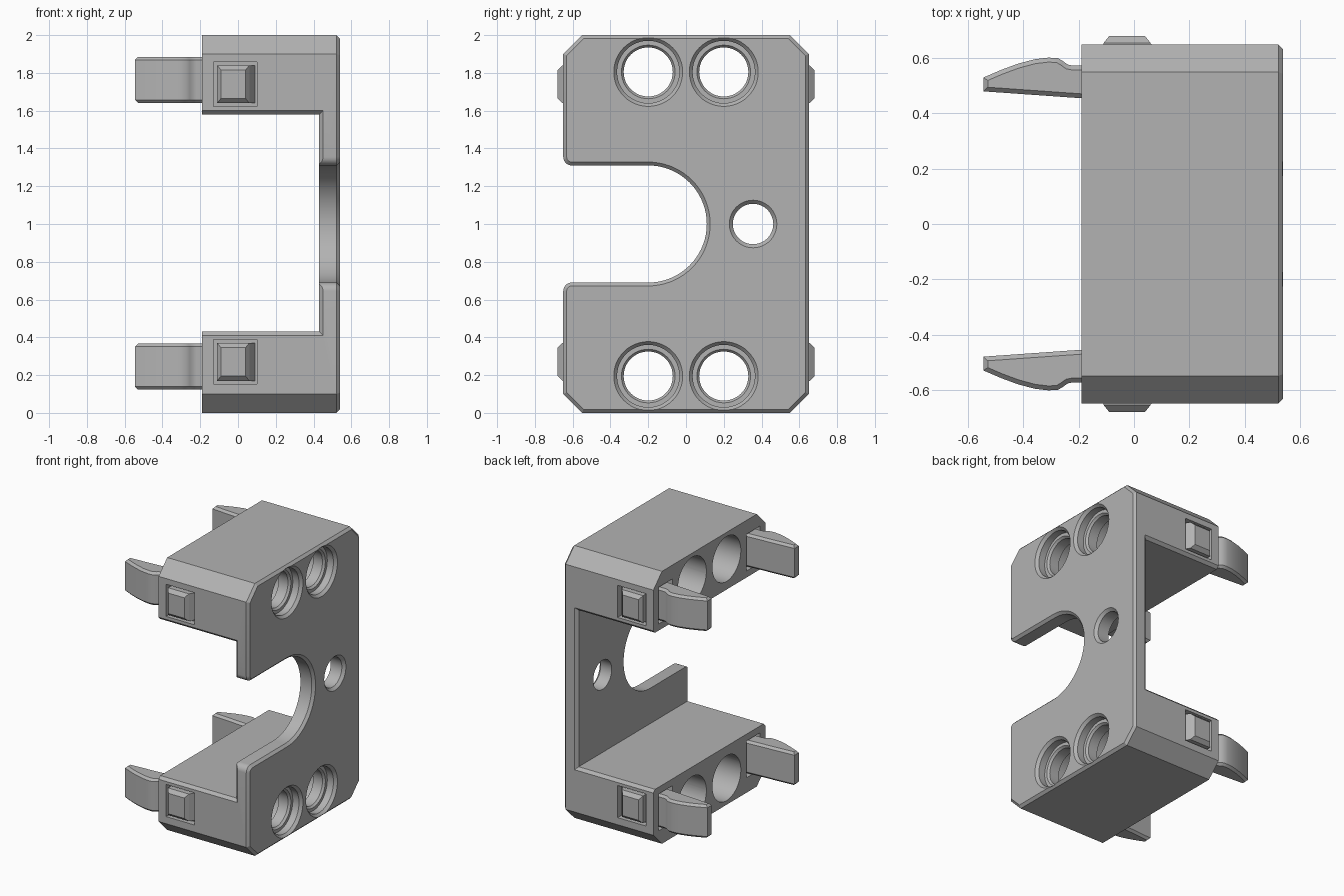
import bpy
import bmesh
from math import cos, sin, pi, radians

cube = bpy.data.objects.get("Cube")
if cube:
    bpy.data.objects.remove(cube)

grey = bpy.data.materials.new("plain grey")
grey.use_nodes = True
colour = (0.45, 0.45, 0.45, 1)
grey.diffuse_color = colour
grey.node_tree.nodes["Principled BSDF"].inputs["Base Color"].default_value = colour


def loft(name, rings):
    """Solid through a list of equal-length rings of points, capped at both ends."""
    bm = bmesh.new()
    rows = [[bm.verts.new(p) for p in ring] for ring in rings]
    for a, b in zip(rows, rows[1:]):
        for i in range(len(a)):
            j = (i + 1) % len(a)
            bm.faces.new((a[i], a[j], b[j], b[i]))
    bm.faces.new(rows[0])
    bm.faces.new(rows[-1])
    bmesh.ops.recalc_face_normals(bm, faces=bm.faces)
    mesh = bpy.data.meshes.new(name)
    bm.to_mesh(mesh)
    bm.free()
    mesh.materials.append(grey)
    obj = bpy.data.objects.new(name, mesh)
    bpy.context.collection.objects.link(obj)
    return obj


def arc(cy, cz, r, start, end, n):
    steps = [radians(start + (end - start) * i / n) for i in range(n + 1)]
    return [(cy + r * cos(a), cz + r * sin(a)) for a in steps]


def bevel(obj, width, choose):
    bm = bmesh.new()
    bm.from_mesh(obj.data)
    bmesh.ops.bevel(bm, geom=[e for e in bm.edges if choose(e)], offset=width,
                    offset_type='OFFSET', segments=1, profile=0.5, affect='EDGES')
    bm.to_mesh(obj.data)
    bm.free()


def box(name, x, y, z):
    ring = [(x[0], y[0]), (x[1], y[0]), (x[1], y[1]), (x[0], y[1])]
    return loft(name, [[(a, b, h) for a, b in ring] for h in z])


def smooth(obj):
    bpy.ops.object.select_all(action='DESELECT')
    bpy.context.view_layer.objects.active = obj
    obj.select_set(True)
    bpy.ops.object.shade_smooth_by_angle(angle=radians(30))


def cut(obj, cutter):
    mod = obj.modifiers.new("cut", 'BOOLEAN')
    mod.operation = 'DIFFERENCE'
    mod.solver = 'EXACT'
    mod.object = cutter
    bpy.context.view_layer.objects.active = obj
    bpy.ops.object.modifier_apply(modifier=mod.name)
    bpy.data.objects.remove(cutter)


def round_cutter(y, z, profile):
    return loft("hole_cutter", [[(x, *p) for p in arc(y, z, r, 0, 352.5, 47)]
                                for x, r in profile])


# Bracket body: chamfered outline with a rounded front notch, rim bevelled on the outer face
W, C = 0.65, 0.1
BACK, FACE = -0.19, 0.54
outline = [(-W + C, 0), (W - C, 0), (W, C), (W, 2 - C), (W - C, 2), (-W + C, 2), (-W, 2 - C)]
outline += arc(-W + 0.045, 1.355, 0.045, 180, 270, 6)
outline += arc(-0.2, 1, 0.31, 90, -90, 36)
outline += arc(-W + 0.045, 0.645, 0.045, 90, 180, 6)
outline += [(-W, C)]
body = loft("bracket_body", [[(x, y, z) for y, z in outline] for x in (BACK, FACE)])
bevel(body, 0.018, lambda e: all(v.co.x > FACE - 0.001 for v in e.verts))

# Wide channel between the two blocks, flared at both ends
rings = []
for y, g in ((-0.7, 0.07), (-0.63, 0), (0.63, 0), (0.7, 0.07)):
    rings.append([(-0.5, y, 0.43 - g), (0.43 + g, y, 0.43 - g),
                  (0.43 + g, y, 1.58 + g), (-0.5, y, 1.58 + g)])
cut(body, loft("channel_cutter", rings))

# Four stepped bores and one small hole
bore = [(0.56, 0.2), (0.52, 0.165), (0.47, 0.165), (0.47, 0.142), (0.455, 0.13),
        (0.38, 0.13), (0.38, 0.165), (-0.3, 0.165)]
for z in (0.195, 1.805):
    for y in (-0.2, 0.2):
        cut(body, round_cutter(y, z, bore))
cut(body, round_cutter(0.355, 1, [(0.56, 0.145), (0.52, 0.107), (0.3, 0.107)]))

arm_shape = [(-0.1, 0.448), (-0.19, 0.455), (-0.545, 0.48), (-0.545, 0.53), (-0.48, 0.558),
             (-0.42, 0.58), (-0.36, 0.596), (-0.31, 0.602), (-0.275, 0.6), (-0.255, 0.588),
             (-0.24, 0.577), (-0.22, 0.573), (-0.1, 0.573)]

for level, z_tab, z_arm in (("lower", 0.27, 0.245), ("upper", 1.74, 1.763)):
    for side, s in (("right", -1), ("left", 1)):
        # Side window and end slot
        cut(body, box("window_cutter", (-0.13, 0.1), sorted((s * 0.605, s * 0.7)),
                      (z_tab - 0.118, z_tab + 0.118)))
        cut(body, box("slot_cutter", (-0.3, -0.14), sorted((s * 0.43, s * 0.59)),
                      (z_arm - 0.135, z_arm + 0.135)))
        # Latch tab with sloped faces
        rings = []
        for y, x0, x1, h in ((0.59, -0.11, 0.1, 0.1), (0.655, -0.11, 0.06, 0.1),
                             (0.68, -0.09, 0.04, 0.075)):
            rings.append([(x0, s * y, z_tab - h), (x1, s * y, z_tab - h),
                          (x1, s * y, z_tab + h), (x0, s * y, z_tab + h)])
        loft(f"{level}_{side}_latch_tab", rings)
        # Spring arm with bevelled upper and lower edges
        arm = loft(f"{level}_{side}_spring_arm",
                   [[(x, s * y, z_arm + h) for x, y in arm_shape] for h in (-0.122, 0.122)])
        bevel(arm, 0.016, lambda e: abs(e.verts[0].co.z - e.verts[1].co.z) < 0.01)
        smooth(arm)

smooth(body)
